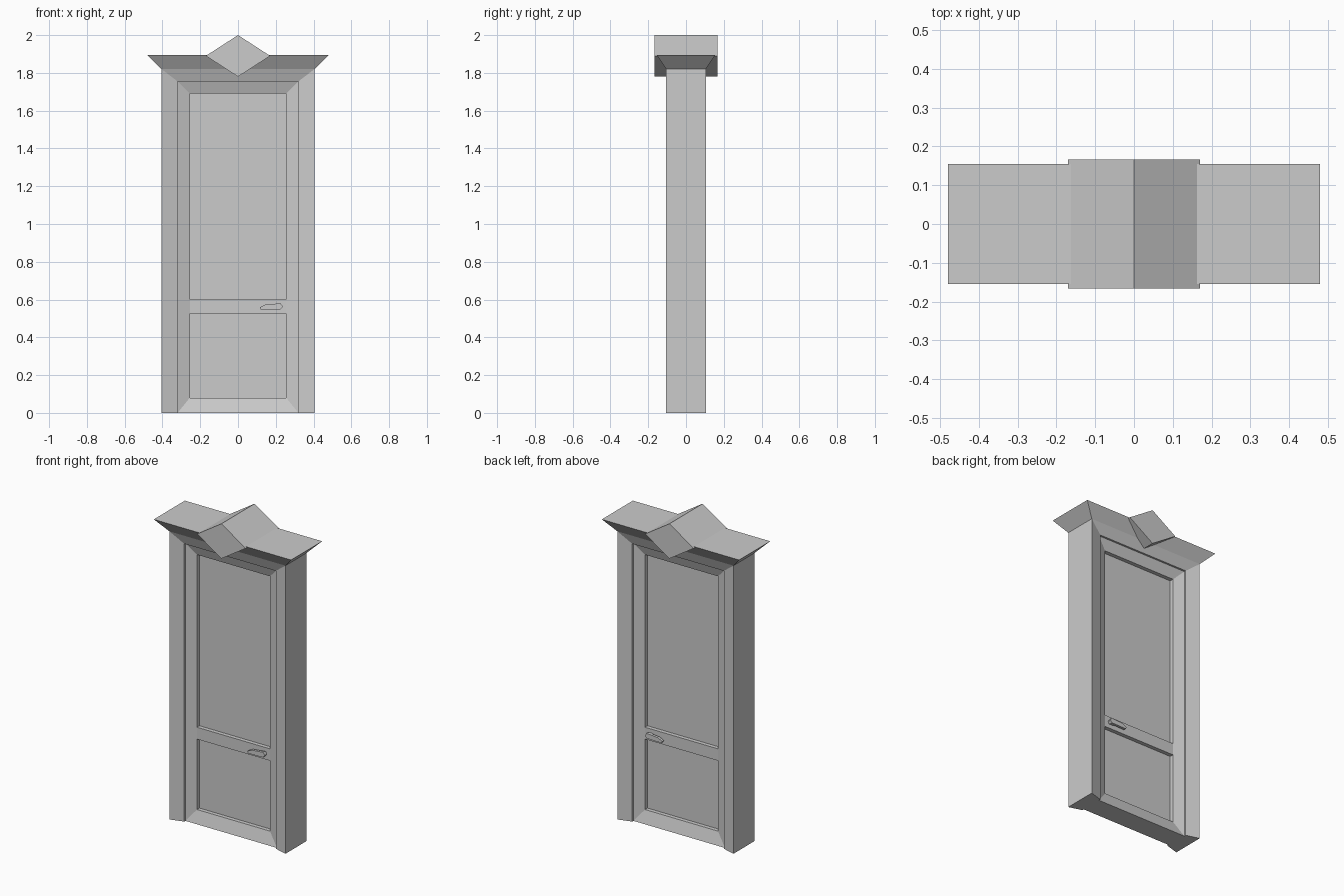
import bpy, bmesh

if "Cube" in bpy.data.objects:
    bpy.data.objects.remove(bpy.data.objects["Cube"])


def make(name, loops, wrap=False, ring=True, caps=False):
    """Skin successive loops of points. wrap: join last loop to first,
    ring: each loop is closed, caps: fill the open ends."""
    bm = bmesh.new()
    rows = [[bm.verts.new(p) for p in loop] for loop in loops]
    n = len(rows[0])
    pairs = list(zip(rows, rows[1:])) + ([(rows[-1], rows[0])] if wrap else [])
    for a, b in pairs:
        for i in range(n if ring else n - 1):
            j = (i + 1) % n
            bm.faces.new((a[i], a[j], b[j], b[i]))
    if caps and wrap:            # ends of an open swept profile
        bm.faces.new([r[0] for r in rows])
        bm.faces.new([r[-1] for r in rows])
    elif caps:                   # first and last loop
        bm.faces.new(rows[0])
        bm.faces.new(rows[-1])
    bmesh.ops.recalc_face_normals(bm, faces=bm.faces)
    me = bpy.data.meshes.new(name)
    bm.to_mesh(me)
    bm.free()
    ob = bpy.data.objects.new(name, me)
    bpy.context.collection.objects.link(ob)
    return ob


def upright(w, z0, z1, y):
    """Rectangle in the plane of the door."""
    return [(-w, y, z0), (-w, y, z1), (w, y, z1), (w, y, z0)]


def level(w, d, z):
    """Horizontal rectangle."""
    return [(-w, -d, z), (w, -d, z), (w, d, z), (-w, d, z)]


def prism(name, outline, y0, y1):
    """Extrude an x-z outline along y."""
    make(name, [[(x, y, z) for x, z in outline] for y in (y0, y1)], caps=True)


# door surround: sloped architrave profile swept up, across and down
make("door_surround", [
    upright(.32, 0, 1.755, -.08), upright(.405, 0, 1.82, -.105),
    upright(.405, 0, 1.82, .105), upright(.32, 0, 1.755, .08)],
    wrap=True, ring=False, caps=True)

# flared cornice on top
make("cornice", [level(.405, .105, 1.82), level(.48, .155, 1.895)], caps=True)

# diamond ornament running through the cornice
prism("diamond_ornament", [(-.17, 1.89), (0, 2.0), (.17, 1.89), (0, 1.78)], -.166, .166)

# door leaf: mitred sloping border, middle rail and recessed panels
make("door_border", [
    upright(.32, 0, 1.755, -.068), upright(.255, .08, 1.69, -.045),
    upright(.255, .08, 1.69, .045), upright(.32, 0, 1.755, .068)], wrap=True)
prism("middle_rail", [(-.255, .525), (-.255, .6), (.255, .6), (.255, .525)], -.045, .045)
for name, z0, z1 in (("lower_panel", .08, .525), ("upper_panel", .6, 1.69)):
    prism(name, [(-.255, z0), (-.255, z1), (.255, z1), (.255, z0)], -.02, .02)

# lever handles on both sides
lever = [(.115, .558), (.145, .573), (.225, .58), (.238, .563), (.225, .548), (.122, .546)]
neck = [(.195, .552), (.195, .574), (.225, .576), (.232, .563), (.225, .551)]
for side, s in (("front", -1), ("back", 1)):
    prism(side + "_handle_neck", neck, s * .044, s * .06)
    prism(side + "_handle_lever", lever, s * .056, s * .072)
